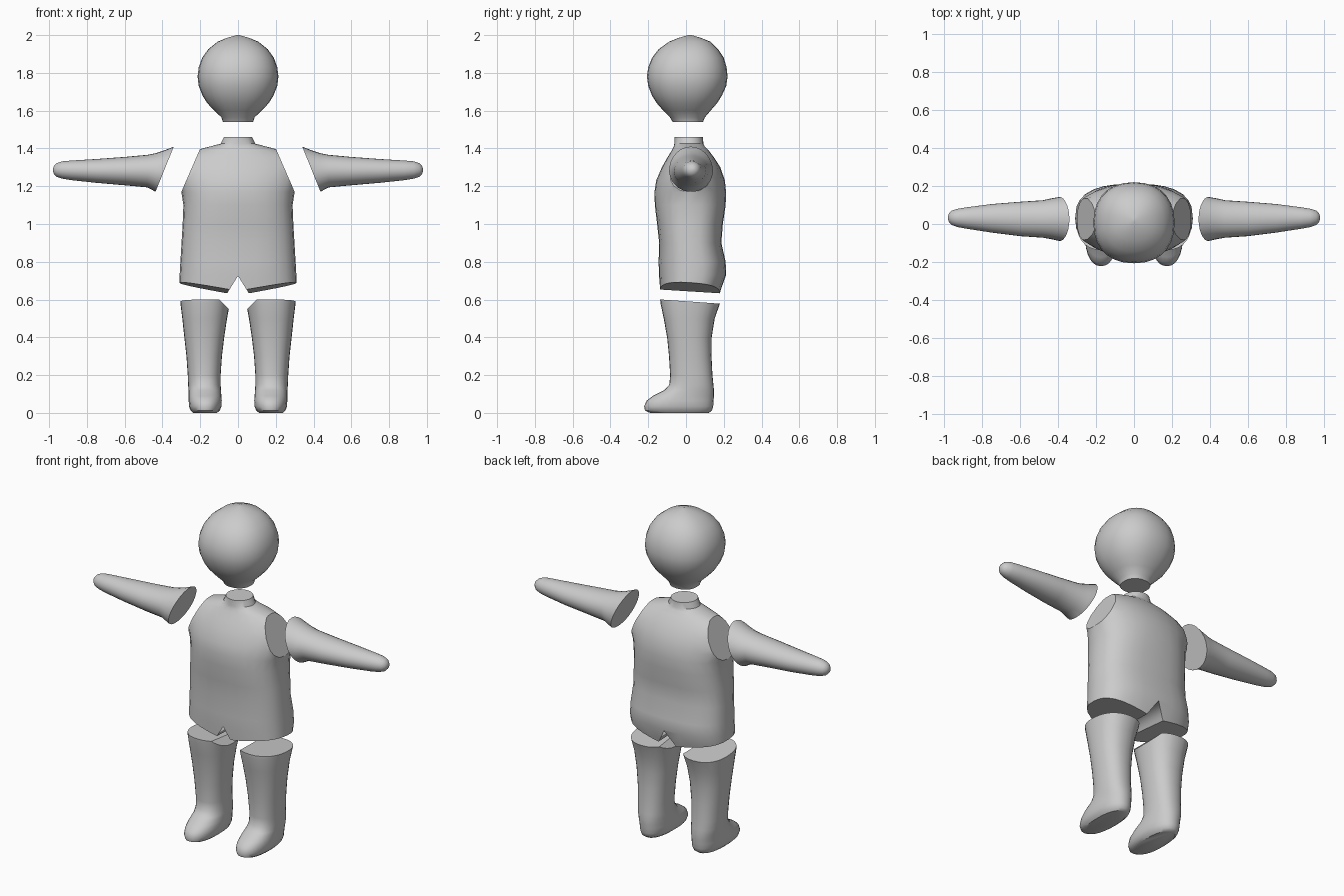
import bpy, bmesh, math
from mathutils import Vector

SEG = 28


def loft(rings, to_xyz):
    """Skin closed rounded sections: (t, u_min, u_max, v_min, v_max, squareness)."""
    bm = bmesh.new()
    loops = []
    for t, u0, u1, v0, v1, n in rings:
        loop = []
        for i in range(SEG):
            a = 2 * math.pi * i / SEG
            c, s = math.cos(a), math.sin(a)
            cu = math.copysign(abs(c) ** (2 / n), c)
            sv = math.copysign(abs(s) ** (2 / n), s)
            u = (u0 + u1) / 2 + (u1 - u0) / 2 * cu
            v = (v0 + v1) / 2 + (v1 - v0) / 2 * sv
            loop.append(bm.verts.new(to_xyz(t, u, v)))
        loops.append(loop)
    for a, b in zip(loops, loops[1:]):
        for i in range(SEG):
            j = (i + 1) % SEG
            bm.faces.new((a[i], a[j], b[j], b[i]))
    bm.faces.new(loops[0])
    bm.faces.new(loops[-1])
    bmesh.ops.recalc_face_normals(bm, faces=bm.faces)
    return bm


def upright(t, u, v):
    return (u, v, t)


def sideways(t, u, v):
    return (t, u, v)


def cut(bm, point, normal):
    """Slice off everything on the normal side and cap the opening flat."""
    geom = bm.verts[:] + bm.edges[:] + bm.faces[:]
    bmesh.ops.bisect_plane(bm, geom=geom, dist=1e-5, plane_co=Vector(point),
                           plane_no=Vector(normal), clear_outer=True)
    edges = [e for e in bm.edges if e.is_boundary]
    if edges:
        bmesh.ops.holes_fill(bm, edges=edges, sides=0)


def finish(name, bm, mirrored=False):
    bmesh.ops.recalc_face_normals(bm, faces=bm.faces)
    me = bpy.data.meshes.new(name)
    bm.to_mesh(me)
    bm.free()
    ob = bpy.data.objects.new(name, me)
    bpy.context.collection.objects.link(ob)
    bpy.ops.object.select_all(action='DESELECT')
    ob.select_set(True)
    bpy.context.view_layer.objects.active = ob
    bpy.ops.object.shade_smooth_by_angle(angle=math.radians(38))
    if mirrored:
        ob.modifiers.new("mirror", 'MIRROR').merge_threshold = 0.001
    return ob


# head: round ball tapering to a flat neck opening
head = [(1.54, .08, -.07, .09), (1.565, .088, -.085, .10), (1.60, .125, -.12, .13),
        (1.64, .163, -.155, .165), (1.68, .188, -.18, .19), (1.73, .208, -.20, .213),
        (1.78, .214, -.207, .22), (1.83, .208, -.20, .215), (1.88, .19, -.18, .2),
        (1.925, .158, -.145, .17), (1.965, .108, -.09, .13), (1.985, .06, -.04, .08),
        (2.0, .008, .01, .03)]
finish("head", loft([(z, -w, w, a, b, 2.25) for z, w, a, b in head], upright))

# torso: half body, cut for arm hole, leg opening and crotch, then mirrored
torso = [(.58, .31, -.135, .17, 2.6), (.65, .311, -.138, .185, 2.6),
         (.73, .309, -.143, .212, 2.6), (.80, .305, -.145, .21, 2.6),
         (.90, .299, -.142, .187, 2.6), (1.00, .293, -.153, .195, 2.6),
         (1.10, .289, -.165, .21, 2.5), (1.17, .30, -.167, .212, 2.3),
         (1.23, .33, -.158, .206, 2.1), (1.30, .34, -.128, .182, 2),
         (1.35, .30, -.10, .15, 2), (1.39, .225, -.075, .12, 2),
         (1.41, .15, -.065, .10, 2), (1.425, .092, -.062, .092, 2),
         (1.46, .075, -.06, .09, 2)]
bm = loft([(z, -w, w, a, b, n) for z, w, a, b, n in torso], upright)
cut(bm, (0, 0, 1), (-1, 0, 0))
cut(bm, (.2, 0, 1.4), (.23, 0, .10))
cut(bm, (.05, .02, .643), (.18, -.07, -1))
cut(bm, (.022, 0, .69), (-.08, 0, -.05))
inner = [f for f in bm.faces if all(abs(v.co.x) < 1e-4 for v in f.verts)]
bmesh.ops.delete(bm, geom=inner, context='FACES')
finish("torso", bm, True)

# arms: tapering tubes with a slanted flat shoulder
arm = [(.30, -.10, .155, 1.12, 1.42), (.34, -.10, .15, 1.15, 1.41),
       (.39, -.09, .143, 1.16, 1.39), (.435, -.08, .135, 1.17, 1.375),
       (.48, -.072, .125, 1.194, 1.366), (.60, -.064, .117, 1.205, 1.355),
       (.75, -.045, .105, 1.218, 1.344), (.88, -.025, .088, 1.232, 1.336),
       (.93, -.016, .08, 1.24, 1.332), (.96, -.005, .07, 1.25, 1.322),
       (.975, .01, .055, 1.265, 1.307), (.98, .027, .04, 1.281, 1.292)]
bm = loft([(x, a, b, c, d, 2) for x, a, b, c, d in arm], sideways)
cut(bm, (.34, 0, 1.41), (-.24, 0, -.097))
finish("arms", bm, True)

# legs: tapering shafts that run into rounded feet
leg = [(.64, .03, .308, -.14, .195), (.58, .043, .305, -.135, .18),
       (.50, .058, .295, -.118, .152), (.40, .073, .284, -.10, .136),
       (.30, .085, .273, -.09, .135), (.20, .092, .266, -.084, .14),
       (.15, .092, .264, -.088, .145), (.12, .09, .262, -.115, .148),
       (.09, .088, .261, -.175, .148), (.065, .086, .261, -.208, .146),
       (.035, .087, .26, -.222, .144), (.012, .097, .25, -.217, .137),
       (0, .112, .238, -.19, .12)]
bm = loft([(z, a, b, c, d, 2.3) for z, a, b, c, d in leg], upright)
cut(bm, (.2, -.13, .60), (0, .07, 1))
cut(bm, (.09, 0, .592), (-.042, 0, .04))
finish("legs", bm, True)
